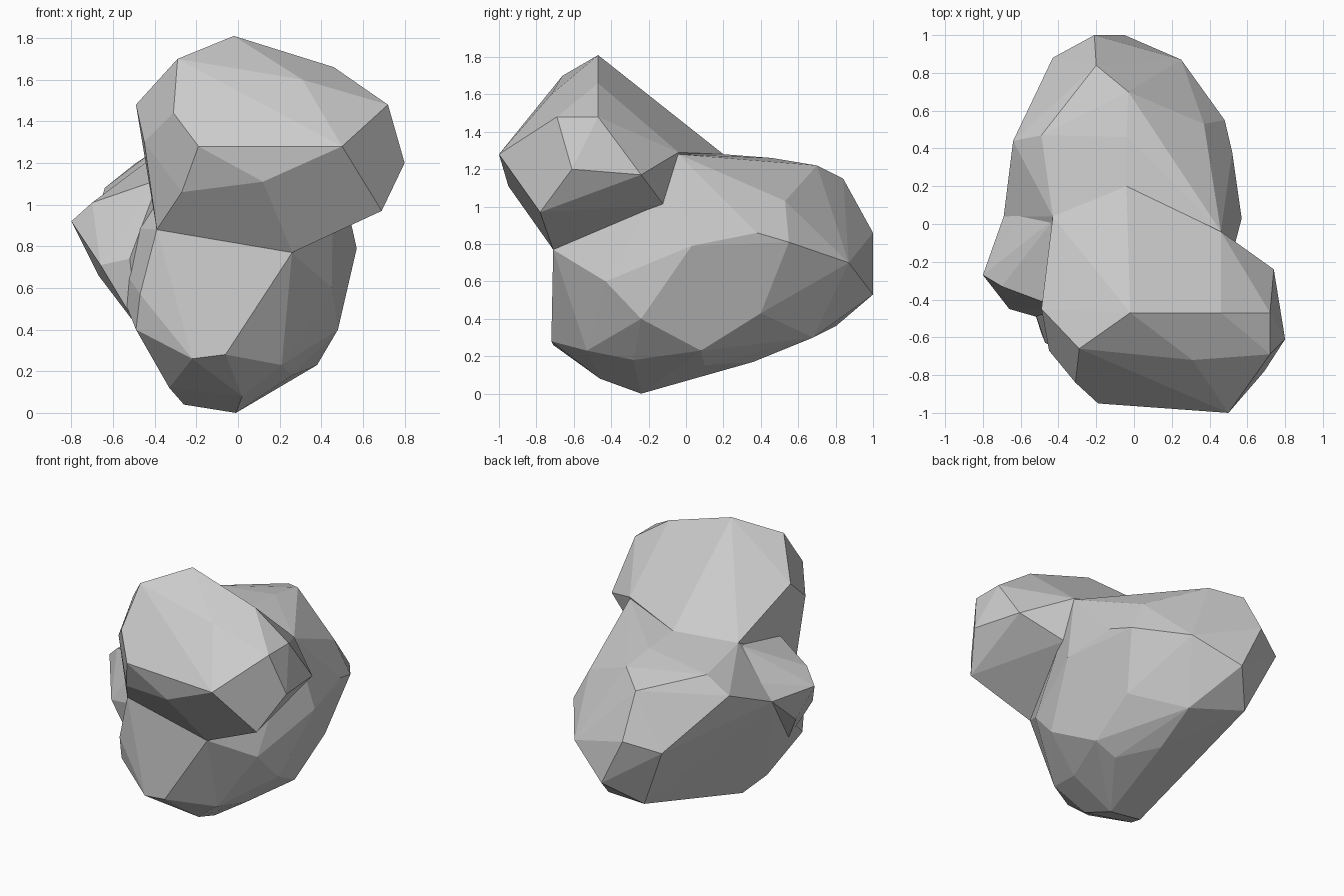
import bpy
import bmesh
import math


def faceted_lump(name, points):
    """Wrap a few corner points in a flat-shaded convex lump."""
    bm = bmesh.new()
    for p in points:
        bm.verts.new(p)
    bmesh.ops.convex_hull(bm, input=bm.verts[:])
    loose = [v for v in bm.verts if not v.link_faces]
    bmesh.ops.delete(bm, geom=loose, context='VERTS')
    # merge nearly coplanar triangles into larger facets
    bmesh.ops.dissolve_limit(bm, angle_limit=math.radians(4),
                             verts=bm.verts[:], edges=bm.edges[:])
    bmesh.ops.recalc_face_normals(bm, faces=bm.faces[:])
    mesh = bpy.data.meshes.new(name)
    bm.to_mesh(mesh)
    bm.free()
    obj = bpy.data.objects.new(name, mesh)
    bpy.context.collection.objects.link(obj)
    return obj


# Overhanging top of the rock, leaning to the front
faceted_lump("upper_rock", [
    (-.02, -.47, 1.81), (-.29, -.66, 1.70), (.46, -.47, 1.66),
    (.31, -.72, 1.60), (.72, -.47, 1.48), (.72, -.69, 1.48),
    (.80, -.61, 1.20), (.74, -.24, 1.17), (.69, -.78, .97),
    (.50, -1.0, 1.28), (.12, -.95, 1.11), (-.19, -.95, 1.28),
    (-.31, -.84, 1.44), (-.49, -.45, 1.48), (-.45, -.67, 1.30),
    (-.27, -.84, 1.06), (.26, -.71, .77), (-.39, -.66, .88),
    (.46, -.04, 1.29), (-.04, .20, 1.28), (-.43, .04, 1.24),
    (.47, -.12, 1.01)])

# Main body, rising from the front foot towards the back
faceted_lump("main_rock", [
    (-.39, -.66, .88), (.26, -.71, .77), (.47, -.12, 1.01),
    (.46, -.04, 1.28), (.57, .03, .79), (.38, .23, 1.03),
    (-.04, .20, 1.28), (-.43, .04, 1.24), (-.04, .46, 1.26),
    (-.03, .70, 1.22), (-.20, .84, 1.15), (-.49, .47, 1.20),
    (-.64, .44, 1.08), (-.58, .09, 1.02), (-.69, .04, .90),
    (-.43, .88, .79), (-.21, 1.0, .86), (-.05, 1.0, .53),
    (.25, .87, .70), (.48, .55, .81), (.37, .53, 1.03),
    (.52, .38, .86), (-.24, .80, .36), (.12, .68, .30),
    (.08, .36, .17), (.39, .40, .43), (.24, .10, .15),
    (.38, .08, .23), (.26, -.28, .18), (.21, -.53, .23),
    (.48, -.24, .40), (.45, -.43, .60), (-.01, -.24, 0),
    (.02, -.46, .08), (-.26, -.25, .04), (-.22, -.71, .26),
    (-.06, -.72, .28), (-.33, -.42, .12), (-.49, -.58, .40),
    (-.47, -.63, .57)])

# Small bulge on the left flank
faceted_lump("side_bulge", [
    (-.80, -.27, .92), (-.69, .04, .90), (-.58, .09, 1.02),
    (-.67, -.25, .66), (-.66, -.45, .71), (-.52, -.49, .74),
    (-.51, -.36, 1.05), (-.70, -.33, 1.01), (-.48, -.44, .41),
    (-.42, .03, 1.22), (-.38, -.45, 1.12)])
